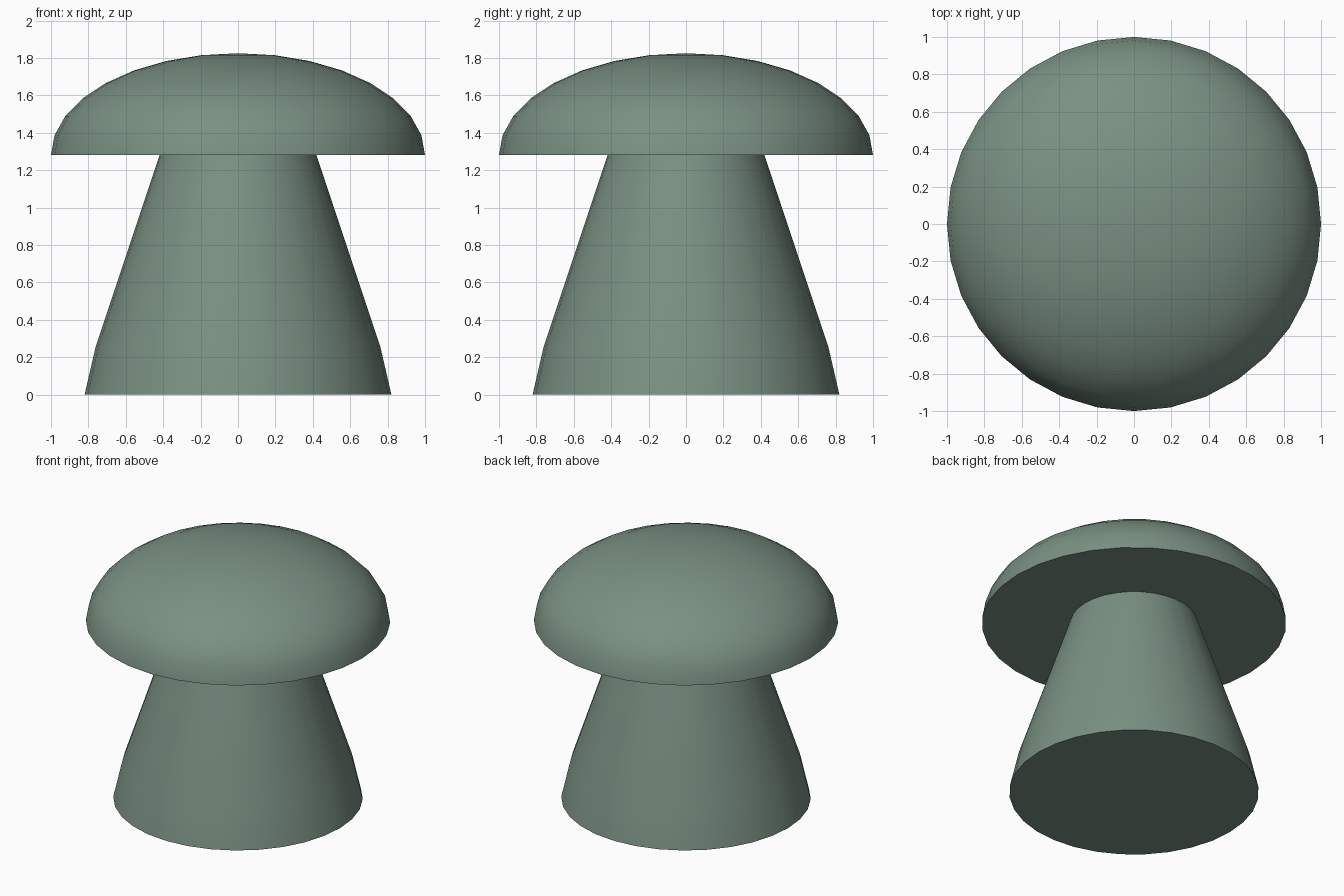
import bpy, bmesh, math

if "Cube" in bpy.data.objects:
    bpy.data.objects.remove(bpy.data.objects["Cube"])

SIDES = 32

green = bpy.data.materials.new("sage_green")
green.diffuse_color = (0.195, 0.28, 0.225, 1.0)
green.use_nodes = True
green.node_tree.nodes["Principled BSDF"].inputs["Base Color"].default_value = green.diffuse_color


def lathe(name, profile):
    """Revolve (radius, z) points, bottom to top, and close both ends."""
    bm = bmesh.new()
    rings = []
    for r, z in profile:
        if r < 1e-4:
            rings.append([bm.verts.new((0, 0, z))])
        else:
            rings.append([bm.verts.new((r * math.cos(2 * math.pi * i / SIDES),
                                        r * math.sin(2 * math.pi * i / SIDES), z))
                          for i in range(SIDES)])
    for low, high in zip(rings, rings[1:]):
        for i in range(SIDES):
            j = (i + 1) % SIDES
            if len(high) == 1:
                bm.faces.new((low[i], low[j], high[0]))
            else:
                bm.faces.new((low[i], low[j], high[j], high[i]))
    bm.faces.new(rings[0][::-1])
    if len(rings[-1]) > 1:
        bm.faces.new(rings[-1])
    mesh = bpy.data.meshes.new(name)
    bm.to_mesh(mesh)
    bm.free()
    mesh.materials.append(green)
    obj = bpy.data.objects.new(name, mesh)
    bpy.context.collection.objects.link(obj)
    bpy.ops.object.select_all(action='DESELECT')
    obj.select_set(True)
    bpy.context.view_layer.objects.active = obj
    bpy.ops.object.shade_smooth_by_angle(angle=math.radians(40))
    return obj


# Tapered stem with a slightly flared foot
lathe("stem", [(0.82, 0.0), (0.76, 0.26), (0.42, 1.28)])

# Flattened half-dome cap with a flat underside
cap_base, cap_height, steps = 1.28, 0.545, 8
lathe("cap", [(math.cos(math.pi / 2 * k / steps),
               cap_base + cap_height * math.sin(math.pi / 2 * k / steps))
              for k in range(steps + 1)])
